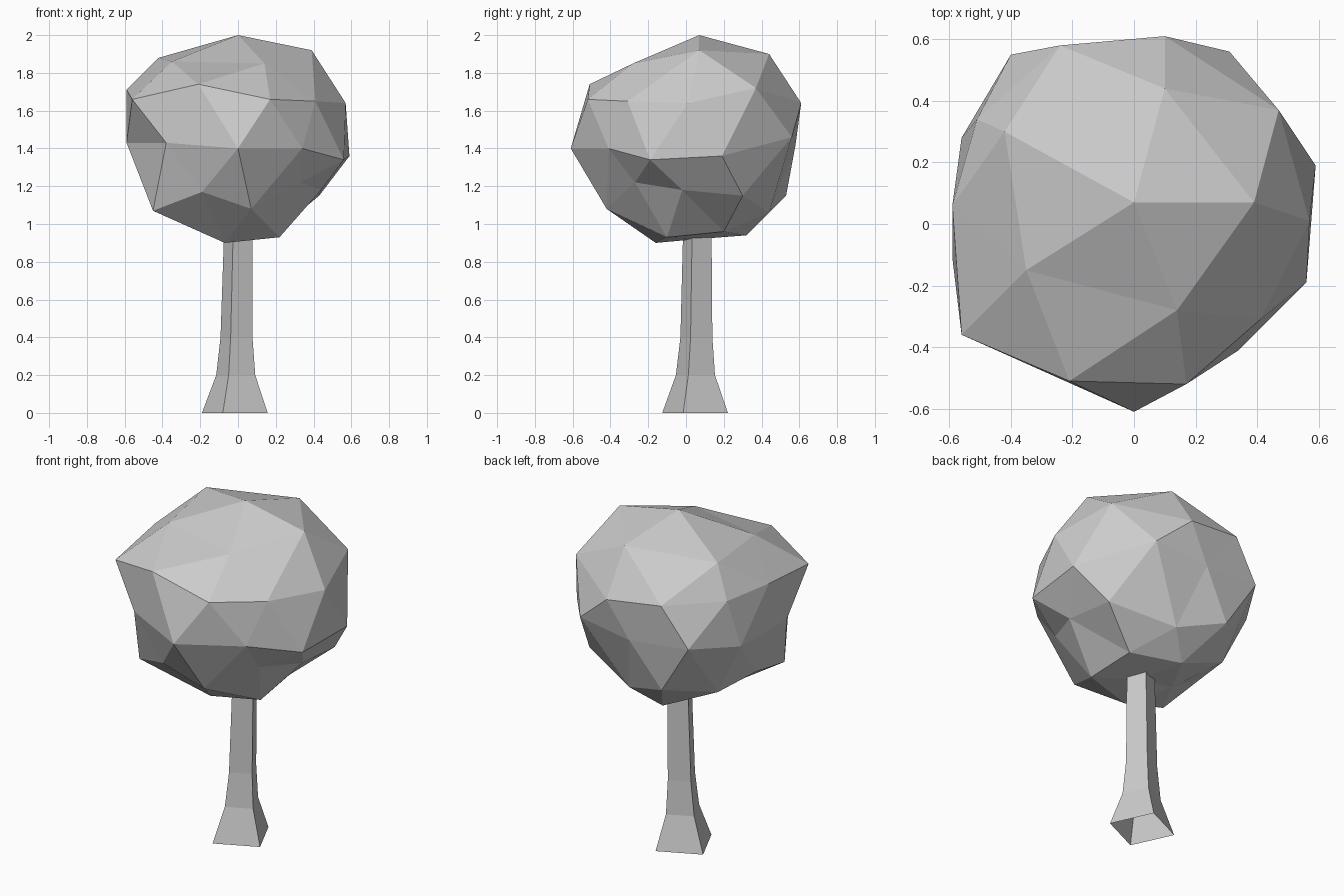
import bpy
import bmesh
from math import radians, sin, cos
from mathutils import Vector

default_cube = bpy.data.objects.get("Cube")
if default_cube:
    bpy.data.objects.remove(default_cube, do_unlink=True)


def make_material(name, colour):
    material = bpy.data.materials.new(name)
    material.use_nodes = True
    material.diffuse_color = colour
    for node in material.node_tree.nodes:
        if node.type == 'BSDF_PRINCIPLED':
            node.inputs["Base Color"].default_value = colour
    return material


def finish(bm, name, material):
    bmesh.ops.recalc_face_normals(bm, faces=bm.faces)
    mesh = bpy.data.meshes.new(name)
    bm.to_mesh(mesh)
    bm.free()
    mesh.materials.append(material)
    obj = bpy.data.objects.new(name, mesh)
    bpy.context.scene.collection.objects.link(obj)
    return obj


def direction(latitude, angle):
    lat, turn = radians(latitude), radians(angle)
    return Vector((cos(lat) * cos(turn), cos(lat) * sin(turn), sin(lat)))


def ring_directions(count, start, latitudes):
    """Evenly spaced directions, cycling through the latitudes."""
    step = 360 / count
    return [direction(latitudes[i % len(latitudes)], start + step * i)
            for i in range(count)]


grey = make_material("plain grey", (0.6, 0.6, 0.6, 1))

# Foliage shape: rings from crown to underside, in hundredths, each
# running counter-clockwise from the +x side
crown = [(0, 7, 200)]
top_ring = [(39, 7, 192), (10, 44, 190), (-42, 30, 188),
            (-35, -15, 186), (14, -28, 185)]
upper_ring = [(57, 1, 164), (47, 37, 172), (10, 61, 164), (-24, 58, 168),
              (-51, 34, 169), (-59, 6, 171), (-56, -36, 166),
              (-21, -51, 174), (17, -52, 166), (41, -31, 165)]
middle_ring = [(59, 19, 136), (31, 56, 146), (-3, 58, 142), (-40, 55, 145),
               (-56, 28, 141), (-59, -11, 143), (-38, -44, 143),
               (0, -61, 140), (34, -41, 140), (56, -19, 134)]
lower_ring = [(44, -2, 118), (43, 30, 115), (7, 44, 106), (-21, 53, 115),
              (-40, 27, 109), (-47, 0, 113), (-45, -29, 107),
              (-19, -44, 117), (7, -42, 108), (33, -27, 122)]
bottom_ring = [(20, 20, 96), (-7, 32, 94), (-24, 3, 98),
               (-7, -16, 90), (22, -10, 93)]
underside = [(2, 6, 92)]

# Foliage topology: a once-divided icosahedron, wrapped as a hull
corner, middle, cap = 26.57, 31.72, 58.28
directions = (
    [direction(90, 0)]
    + ring_directions(5, 0, [cap])
    + ring_directions(10, 0, [corner, middle])
    + ring_directions(10, 18, [0])
    + ring_directions(10, 0, [-middle, -corner])
    + ring_directions(5, 36, [-cap])
    + [direction(-90, 0)]
)
bm = bmesh.new()
verts = [bm.verts.new(d) for d in directions]
bmesh.ops.convex_hull(bm, input=verts)

# Push the regular ball into its uneven faceted shape
shape = (crown + top_ring + upper_ring + middle_ring
         + lower_ring + bottom_ring + underside)
for vert, point in zip(verts, shape):
    vert.co = Vector(point) / 100
finish(bm, "foliage", grey)

# Trunk: an open four-sided tube that flares at the foot
# Sections are centre x, centre y, height, radius
trunk_sections = [(-0.017, 0.048, 0, 0.185), (-0.012, 0.05, 0.2, 0.11),
                  (-0.008, 0.055, 0.4, 0.09), (0.002, 0.06, 0.97, 0.08)]
bm = bmesh.new()
loops = []
for x, y, z, radius in trunk_sections:
    centre = Vector((x, y, z))
    loops.append([bm.verts.new(centre + radius * direction(0, 90 * i - 20))
                  for i in range(4)])
for low, high in zip(loops, loops[1:]):
    for i in range(4):
        j = (i + 1) % 4
        bm.faces.new((low[i], low[j], high[j], high[i]))
finish(bm, "trunk", grey)
